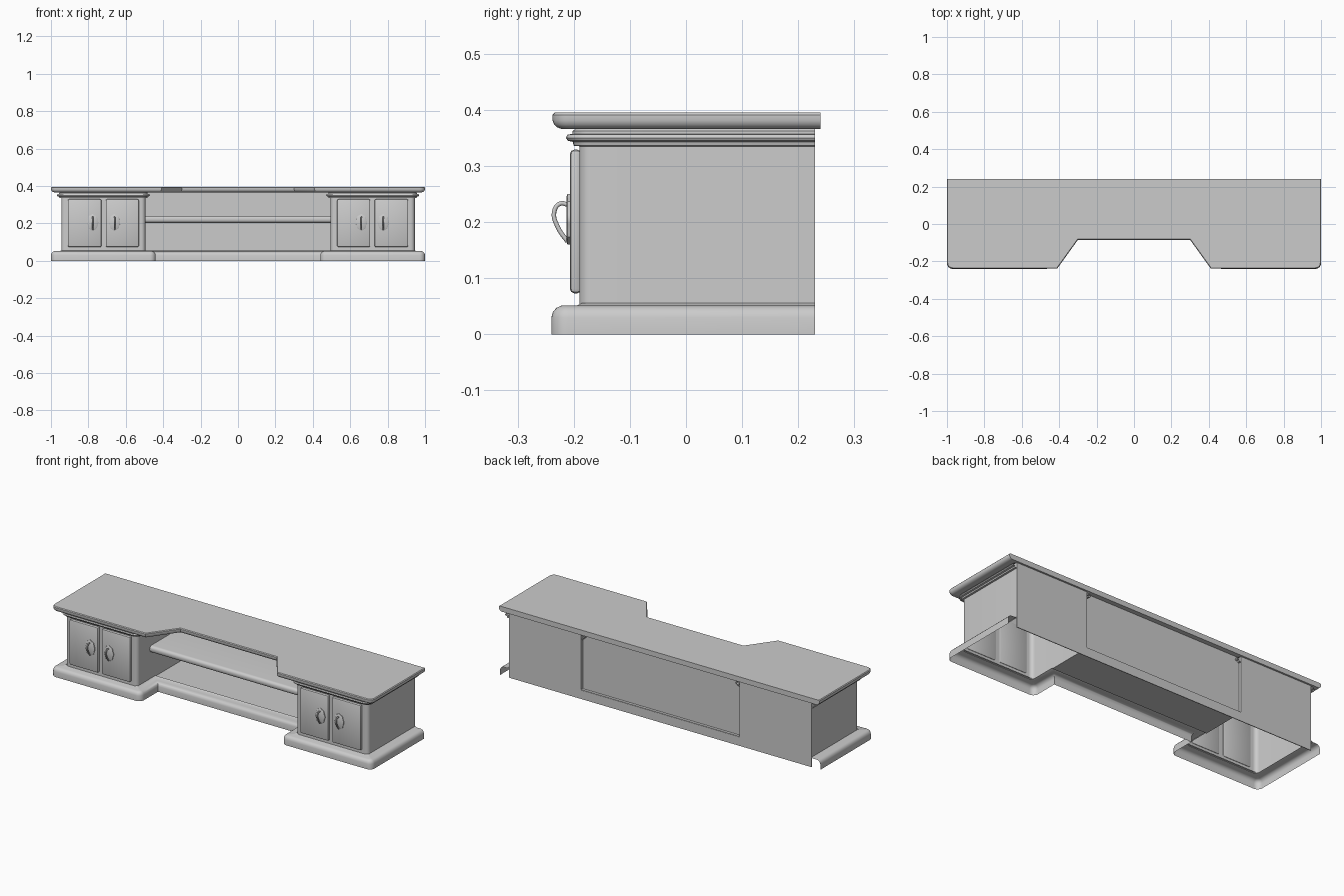
import bpy, bmesh, math
from mathutils import Vector

if "Cube" in bpy.data.objects:
    bpy.data.objects.remove(bpy.data.objects["Cube"])


def finish(bm, name, mirror=False):
    me = bpy.data.meshes.new(name)
    bm.to_mesh(me)
    bm.free()
    ob = bpy.data.objects.new(name, me)
    bpy.context.collection.objects.link(ob)
    bpy.ops.object.select_all(action='DESELECT')
    ob.select_set(True)
    bpy.context.view_layer.objects.active = ob
    bpy.ops.object.shade_smooth_by_angle(angle=math.radians(35))
    if mirror:
        ob.modifiers.new("Mirror", 'MIRROR').use_mirror_merge = False
    return ob


def ring(path, d, steps=6):
    """Offset an open (x, y, radius) path inwards by d and round its corners."""
    p = [Vector(q[:2]) for q in path]
    dirs = [(b - a).normalized() for a, b in zip(p, p[1:])]
    left = [Vector((-t.y, t.x)) for t in dirs]
    c = [p[0] + left[0] * d]
    for i in range(1, len(p) - 1):
        n = left[i - 1] + left[i]
        c.append(p[i] + n * (2 * d / n.length_squared))
    c.append(p[-1] + left[-1] * d)
    out = [c[0]]
    for i in range(1, len(p) - 1):
        if not path[i][2]:
            out.append(c[i])
            continue
        r = max(path[i][2] - d, 0.004)
        a, b = c[i] - dirs[i - 1] * r, c[i] + dirs[i] * r   # right-angle corners
        o = a + b - c[i]
        for k in range(steps + 1):
            t = math.pi / 2 * k / steps
            out.append(o + (a - o) * math.cos(t) + (b - o) * math.sin(t))
    out.append(c[-1])
    return out


def sweep(name, path, profile, solid=False, mirror=False):
    """Run a profile of (inset, z) points along a plan outline."""
    bm = bmesh.new()
    rows = [[bm.verts.new((v.x, v.y, z)) for v in ring(path, d)] for d, z in profile]
    for lo, hi in zip(rows, rows[1:]):
        for i in range(len(lo) - 1):
            bm.faces.new((lo[i], lo[i + 1], hi[i + 1], hi[i]))
    if solid:
        bm.faces.new(rows[-1])
        bm.faces.new(rows[0][::-1])
        bm.faces.new([r[-1] for r in rows] + [r[0] for r in rows[::-1]])
    return finish(bm, name, mirror)


def block(name, x, y, z, bevel=0, mirror=False, edges=lambda e: True, seg=2):
    bm = bmesh.new()
    bmesh.ops.create_cube(bm, size=1)
    for v in bm.verts:
        v.co = [a + (b - a) * (k + 0.5) for k, (a, b) in zip(v.co, (x, y, z))]
    if bevel:
        bmesh.ops.bevel(bm, geom=[e for e in bm.edges if edges(e)], offset=bevel,
                        segments=seg, profile=0.5, affect='EDGES')
    return finish(bm, name, mirror)


# top board with a recessed centre and a rounded under edge
top = [(-1, .24, 0), (-1, -.238, .03), (-.41, -.238, 0), (-.30, -.085, 0),
       (.30, -.085, 0), (.41, -.238, 0), (1, -.238, .03), (1, .24, 0)]
sweep("top_board", top, [(.016, .366), (.008, .369), (.003, .374), (0, .381),
                         (0, .391), (.004, .395)], solid=True)

# hollow plinth running round both cabinets and the centre
base = [(-1, .23, 0), (-1, -.24, .03), (-.44, -.24, .03), (-.44, -.085, 0),
        (.44, -.085, 0), (.44, -.24, .03), (1, -.24, .03), (1, .23, 0)]
sweep("plinth", base, [(0, 0), (0, .03), (.003, .04), (.009, .047), (.018, .051),
                       (.045, .051), (.055, .056)])
block("centre_floor", (-.495, .495), (-.035, .228), (.047, .052))

# cabinet walls and the moulding beneath the top
cabinet = [(-.945, .23, 0), (-.945, -.19, .022), (-.495, -.19, .022), (-.495, .23, 0)]
sweep("cabinet_walls", cabinet, [(0, .051), (0, .366)], mirror=True)
sweep("cabinet_moulding", cabinet,
      [(0, .335), (-.010, .336), (-.012, .343), (-.021, .345), (-.024, .350),
       (-.021, .356), (-.012, .357), (-.012, .362), (-.006, .367)], mirror=True)

# back panels: flush behind cabinets, recessed in the middle
block("cabinet_back", (-.945, -.495), (.226, .23), (0, .367), mirror=True)
block("lower_back_rail", (-.495, .495), (.226, .23), (0, .05))
block("centre_back", (-.495, .495), (.209, .213), (.05, .367))

# shelf with a rounded nose
block("shelf", (-.495, .495), (-.08, .21), (.203, .24), bevel=.016, seg=5,
      edges=lambda e: all(v.co.y < 0 for v in e.verts)
      and abs(e.verts[0].co.x - e.verts[1].co.x) > .5)

# doors, each with a softened border
for label, x in (("outer", (-.91, -.73)), ("inner", (-.707, -.53))):
    block(label + "_door", x, (-.207, -.186), (.073, .329), bevel=.008, mirror=True)

# oval scalloped plates and drop pulls
for x in (-.777, -.66, .66, .777):
    bm = bmesh.new()
    n = 32
    rims = []
    for y, s in ((-.206, 1), (-.211, 1), (-.213, .9)):
        rim = []
        for k in range(n):
            a = math.tau * k / n
            r = s * (1 + .05 * math.cos(8 * a))
            rim.append(bm.verts.new((x + .029 * r * math.cos(a), y,
                                     .205 + .043 * r * math.sin(a))))
        rims.append(rim)
    for lo, hi in zip(rims, rims[1:]):
        for k in range(n):
            bm.faces.new((lo[k], lo[(k + 1) % n], hi[(k + 1) % n], hi[k]))
    bm.faces.new(rims[-1])
    finish(bm, "handle_plate")

    cu = bpy.data.curves.new("drop_pull", 'CURVE')
    cu.dimensions = '3D'
    cu.bevel_depth = .004
    cu.bevel_resolution = 2
    cu.resolution_u = 5
    cu.use_fill_caps = True
    sp = cu.splines.new('BEZIER')
    pts = [(-.211, .231), (-.224, .233), (-.235, .218), (-.228, .190), (-.211, .165)]
    sp.bezier_points.add(len(pts) - 1)
    for b, (y, z) in zip(sp.bezier_points, pts):
        b.co = (x, y, z)
        b.handle_left_type = b.handle_right_type = 'AUTO'
    bpy.context.collection.objects.link(bpy.data.objects.new("drop_pull", cu))
